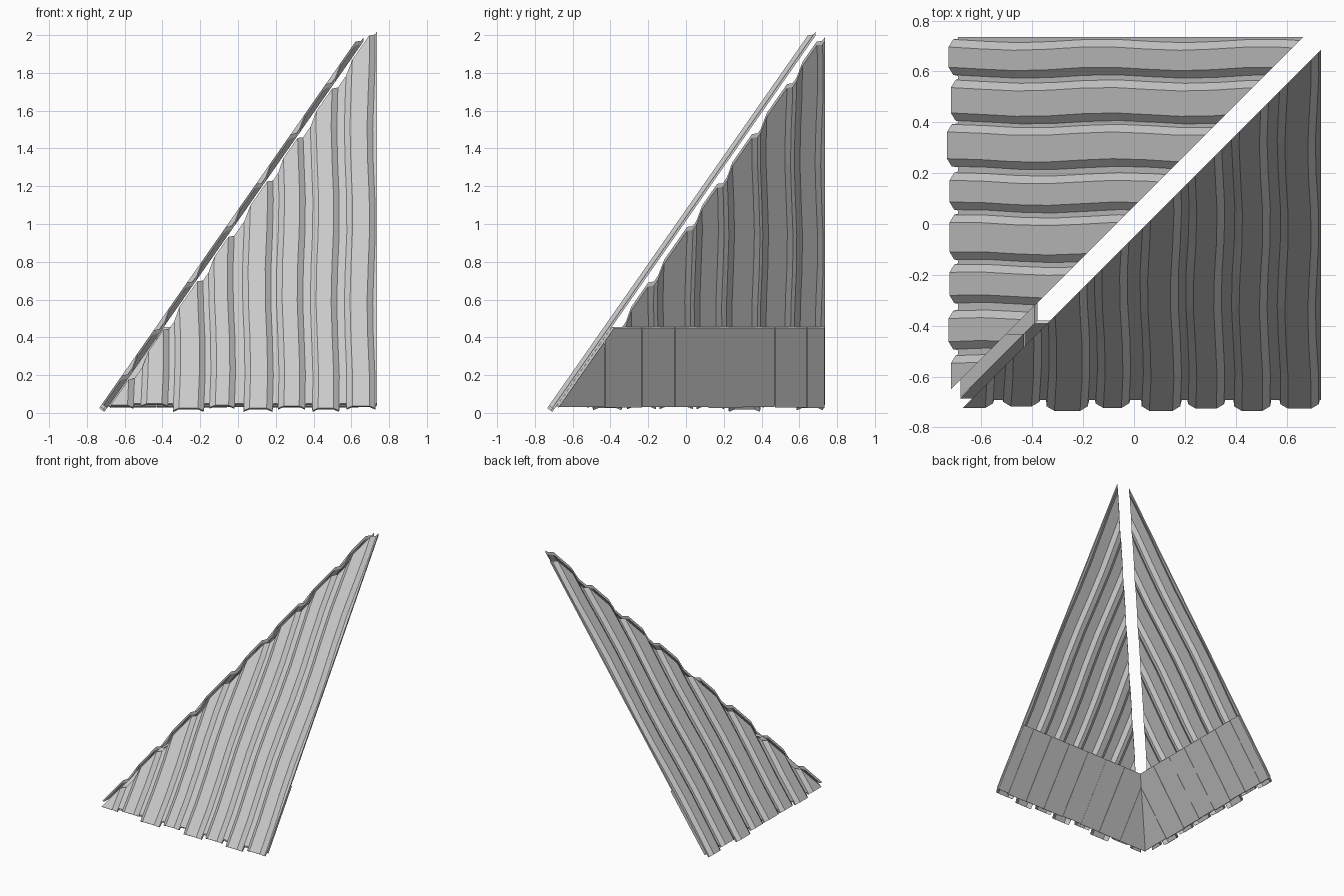
import bpy, bmesh, math, random

random.seed(4)
cube = bpy.data.objects.get("Cube")
if cube:
    bpy.data.objects.remove(cube, do_unlink=True)

grey = bpy.data.materials.new("plain grey")
grey.use_nodes = True
colour = (0.6, 0.6, 0.6, 1)
grey.diffuse_color = colour
grey.node_tree.nodes["Principled BSDF"].inputs["Base Color"].default_value = colour

PITCH = math.atan(1.43)
C, S = math.cos(PITCH), math.sin(PITCH)
EDGE = 0.735      # half width of the roof corner
GROOVE = 0.022    # depth of the grooves between ridges
SHEET = 0.012     # sheet thickness
SLOPE = 0.03      # width of a ridge flank


def on_slope(u, v, depth):
    """Across, up the slope, and inward from the outer face."""
    return (u, -EDGE + v * C + depth * S, 0.025 + v * S - depth * C)


def slab(name, cols, top, steps, thick, hip, swap):
    """Loft columns (u, depth, start, sway) up the slope, then mitre at the hip."""
    bm = bmesh.new()
    layers = []
    for extra in (0, thick):
        rows = []
        for i in range(steps + 1):
            row = []
            for u, depth, start, sway in cols:
                v = start + (top - start) * i / steps
                shift = sway * math.sin(v * 5.6 + u * 1.5 + swap)
                row.append(bm.verts.new(on_slope(u + shift, v, depth + extra)))
            rows.append(row)
        layers.append(rows)
    outer, inner = layers
    n = len(cols) - 1
    for rows in layers:
        for i in range(steps):
            for j in range(n):
                bm.faces.new((rows[i][j], rows[i][j + 1], rows[i + 1][j + 1], rows[i + 1][j]))
    for i in (0, steps):
        for j in range(n):
            bm.faces.new((outer[i][j], outer[i][j + 1], inner[i][j + 1], inner[i][j]))
    for j in (0, n):
        for i in range(steps):
            bm.faces.new((outer[i][j], outer[i + 1][j], inner[i + 1][j], inner[i][j]))
    # mitre along the vertical hip plane and close the cut
    cut = bmesh.ops.bisect_plane(bm, geom=bm.verts[:] + bm.edges[:] + bm.faces[:],
                                 plane_co=(hip, 0, 0), plane_no=(1, -1, 0), clear_inner=True)
    rim = [e for e in cut["geom_cut"] if isinstance(e, bmesh.types.BMEdge) and e.is_boundary]
    if rim:
        bmesh.ops.triangle_fill(bm, edges=rim, use_beauty=True)
    if swap:
        for vert in bm.verts:
            vert.co.x, vert.co.y = vert.co.y, vert.co.x
    bmesh.ops.recalc_face_normals(bm, faces=bm.faces[:])
    mesh = bpy.data.meshes.new(name)
    bm.to_mesh(mesh)
    bm.free()
    mesh.materials.append(grey)
    bpy.context.collection.objects.link(bpy.data.objects.new(name, mesh))


def roof_side(name, ridges, hip, swap):
    # corrugated sheet: broad raised ridges with uneven lower ends
    cols = []
    for left, right, start in ridges:
        if cols:
            cols.append((left - 0.004, GROOVE, 0.045, 0.007))
        cols += [(left, GROOVE, start, 0.007), (left + SLOPE, 0, start, 0.007),
                 (right - SLOPE, 0, start, 0.007), (right, GROOVE, start, 0.007),
                 (right + 0.004, GROOVE, 0.045, 0.007)]
    cols.append((EDGE, GROOVE, 0.045, 0))
    slab(name + "_corrugated_sheet", cols, 2.5, 11, SHEET, hip, swap)

    # short boards under the eave
    seams = [-0.74, -0.43, -0.23, -0.055, 0.12, 0.3, 0.47, 0.64, EDGE]
    for i, (a, b) in enumerate(zip(seams, seams[1:])):
        depth = GROOVE + SHEET + random.uniform(0, 0.002)
        start = 0.04 + random.uniform(-0.004, 0.004)
        slab(f"{name}_eave_board_{i + 1}", [(a, depth, start, 0), (b - 0.002, depth, start, 0)],
             0.55, 1, 0.014, 0, swap)


# ridges: lower side, upper side, offset of the lower end
roof_side("front", [(-0.7, -0.55, 0.02), (-0.51, -0.37, 0.03), (-0.34, -0.18, 0),
                    (-0.15, -0.02, 0.02), (0.03, 0.18, 0), (0.21, 0.35, 0.015),
                    (0.39, 0.53, 0), (0.57, 0.72, 0.015)], 0.05, False)
roof_side("right", [(-0.69, -0.51 - 0.01, 0.026), (-0.495, -0.345, 0.01), (-0.315, -0.165, 0.017),
                    (-0.145, 0.03, 0.017), (0.05, 0.195, 0.017), (0.22, 0.385, 0),
                    (0.4, 0.56, 0.026), (0.58, 0.72, 0.01)], 0.07, True)
